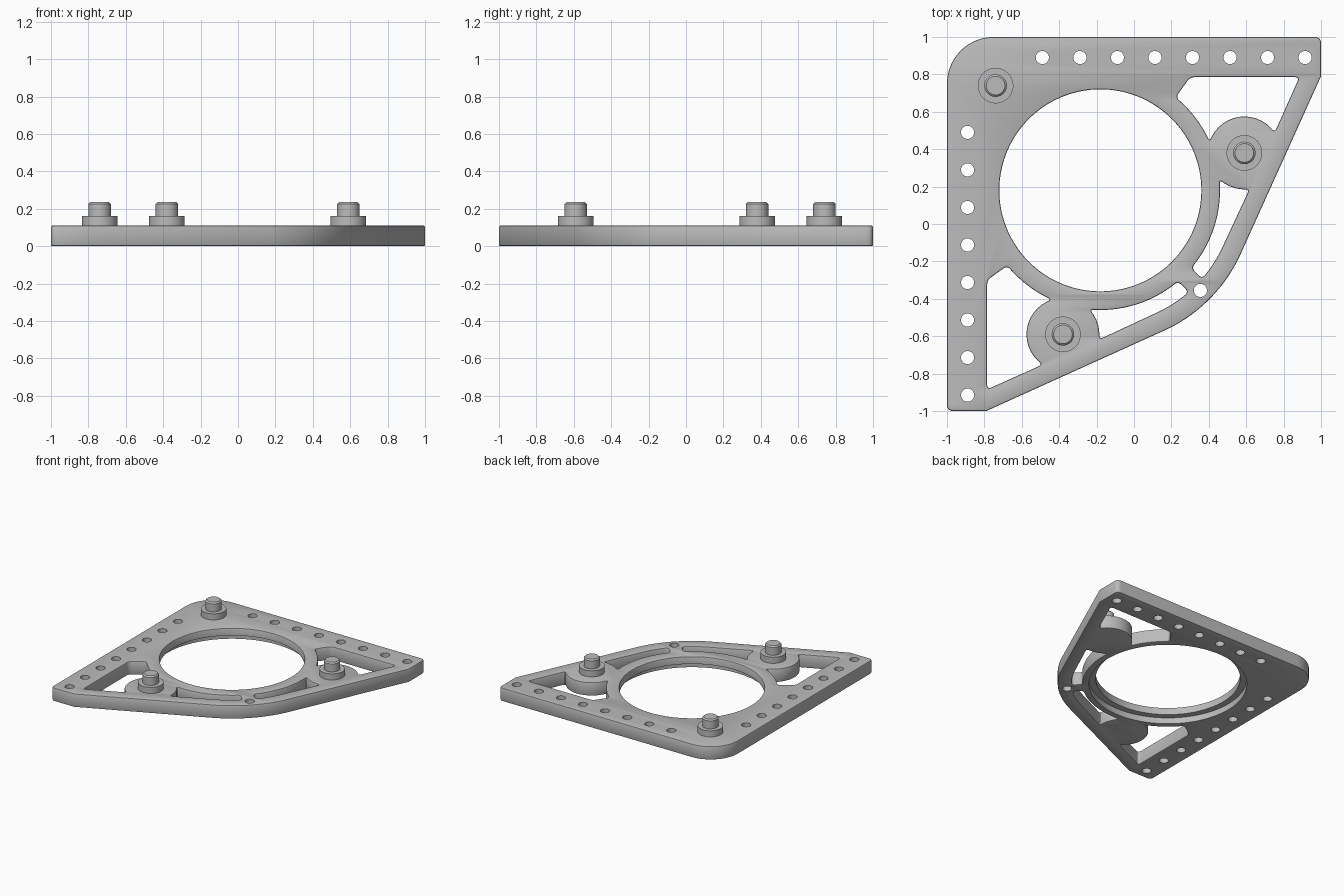
import bpy, bmesh
from math import cos, sin, radians, pi
from mathutils import Vector

if "Cube" in bpy.data.objects:
    bpy.data.objects.remove(bpy.data.objects["Cube"], do_unlink=True)

THICK, EDGE = 0.11, 0.008
CENTRE = (-0.18, 0.18)
POST = (0.59, 0.38)

grey = bpy.data.materials.new("plain grey")
grey.use_nodes = True
grey.diffuse_color = (0.5, 0.5, 0.5, 1)
grey.node_tree.nodes["Principled BSDF"].inputs["Base Color"].default_value = (0.5, 0.5, 0.5, 1)


def arc(c, r, a0, a1, n):
    angles = [radians(a0 + (a1 - a0) * i / n) for i in range(n + 1)]
    return [(c[0] + r * cos(a), c[1] + r * sin(a)) for a in angles]


def mirror(pts):
    """Reflect across the plate's diagonal."""
    return [(-y, -x) for x, y in pts]


def rounded(pts, r):
    """Drop doubled points and round every sharp corner."""
    p = []
    for q in map(Vector, pts):
        if not p or (q - p[-1]).length > 0.01:
            p.append(q)
    if (p[0] - p[-1]).length < 0.01:
        p.pop()
    out = []
    for i, q in enumerate(p):
        a, b = p[i - 1] - q, p[(i + 1) % len(p)] - q
        if a.angle(b) > radians(155):
            out.append(q)
            continue
        t = min(r, a.length * 0.9, b.length * 0.9)
        s, e = q + a.normalized() * t, q + b.normalized() * t
        for k in range(6):
            u = k / 5
            out.append(s * (1 - u) ** 2 + q * 2 * u * (1 - u) + e * u * u)
    return out


def select_only(ob):
    bpy.ops.object.select_all(action='DESELECT')
    ob.select_set(True)
    bpy.context.view_layer.objects.active = ob


def mesh_object(name, bm):
    me = bpy.data.meshes.new(name)
    bm.to_mesh(me)
    bm.free()
    ob = bpy.data.objects.new(name, me)
    bpy.context.collection.objects.link(ob)
    me.materials.append(grey)
    return ob


def add_cylinder(bm, x, y, r, z0, z1, n):
    geo = bmesh.ops.create_cone(bm, cap_ends=True, segments=n, radius1=r, radius2=r, depth=z1 - z0)
    bmesh.ops.translate(bm, verts=geo["verts"], vec=(x, y, (z0 + z1) / 2))


# Plate outline: sharp upper tip, sloping side, tangent arc, mirrored half
tip = [(1, 1), (1, 0.79)]
outline = rounded(arc((-0.75, 0.75), 0.25, 180, 90, 20) + tip
                  + arc(CENTRE, 0.824, -24.3, -65.7, 24)
                  + mirror(tip)[::-1], 0.035)

# Windows beside one post, mirrored for the other
corner_window = ([(0.30, 0.785), (0.884, 0.785)]
                 + arc(POST, 0.195, 34, 162, 14)
                 + arc(CENTRE, 0.64, 23.9, 51, 8))
ring_window = (arc(POST, 0.195, 278, 227, 5)
               + arc(CENTRE, 0.64, 5.2, -40.5, 14)
               + arc(CENTRE, 0.72, -41, -24.3, 6))
loops = [outline, [Vector(p) for p in arc(CENTRE, 0.54, 0, 357.5, 143)]]
for window in (corner_window, ring_window):
    loops += [rounded(window, 0.025), rounded(mirror(window), 0.025)]

# Plate body with softened rims
curve = bpy.data.curves.new("plate", 'CURVE')
curve.dimensions, curve.fill_mode = '2D', 'BOTH'
curve.extrude = THICK / 2 - EDGE
curve.bevel_depth, curve.bevel_resolution, curve.offset = EDGE, 1, -EDGE
for pts in loops:
    spline = curve.splines.new('POLY')
    spline.points.add(len(pts) - 1)
    for sp, q in zip(spline.points, pts):
        sp.co = (q.x, q.y, 0, 1)
    spline.use_cyclic_u = True
plate = bpy.data.objects.new("plate", curve)
bpy.context.collection.objects.link(plate)
select_only(plate)
bpy.ops.object.convert(target='MESH')
plate = bpy.context.object
bm = bmesh.new()
bm.from_mesh(plate.data)
bmesh.ops.remove_doubles(bm, verts=bm.verts, dist=0.0001)
bmesh.ops.recalc_face_normals(bm, faces=bm.faces)
bmesh.ops.translate(bm, verts=bm.verts, vec=(0, 0, THICK / 2))
bm.to_mesh(plate.data)
bm.free()
plate.data.materials.clear()
plate.data.materials.append(grey)

# Drilled holes along two sides, the corner hole and the underside recess
bm = bmesh.new()
row = [(-0.49 + 0.2007 * i, 0.89) for i in range(8)]
for x, y in row + mirror(row) + [(0.355, -0.355)]:
    add_cylinder(bm, x, y, 0.035, -0.1, 0.3, 32)
add_cylinder(bm, *CENTRE, 0.59, -0.1, 0.05, 128)
cutter = mesh_object("hole_cutter", bm)
cut = plate.modifiers.new("holes", 'BOOLEAN')
cut.operation, cut.solver, cut.object = 'DIFFERENCE', 'EXACT', cutter
select_only(plate)
bpy.ops.object.modifier_apply(modifier="holes")
bpy.data.objects.remove(cutter, do_unlink=True)
bpy.ops.object.shade_smooth_by_angle(angle=radians(30))

# Stepped posts
for name, (x, y) in (("corner_post", (-0.74, 0.74)), ("left_post", POST),
                     ("right_post", mirror([POST])[0])):
    bm = bmesh.new()
    profile = [(0, 0.1), (0.095, 0.1), (0.095, 0.16), (0.06, 0.16),
               (0.06, 0.225), (0.05, 0.235), (0, 0.235)]
    verts = [bm.verts.new((r, 0, z)) for r, z in profile]
    edges = [bm.edges.new(pair) for pair in zip(verts, verts[1:])]
    bmesh.ops.spin(bm, geom=verts + edges, cent=(0, 0, 0), axis=(0, 0, 1),
                   angle=2 * pi, steps=48)
    bmesh.ops.remove_doubles(bm, verts=bm.verts, dist=0.0001)
    bmesh.ops.recalc_face_normals(bm, faces=bm.faces)
    post = mesh_object(name, bm)
    post.location = (x, y, 0)
    select_only(post)
    bpy.ops.object.shade_smooth_by_angle(angle=radians(30))
